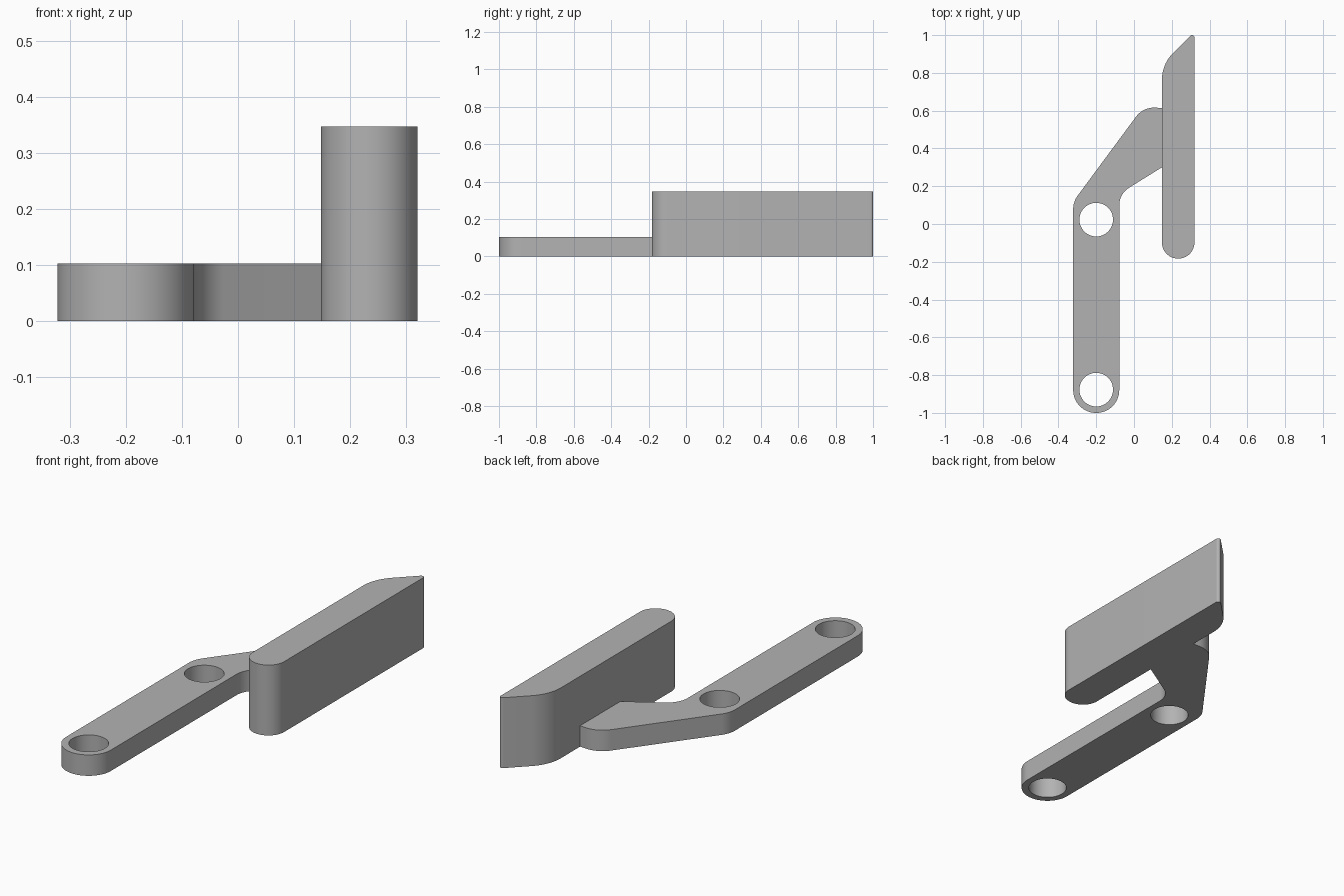
import bpy, bmesh, math
from mathutils import Vector

cube = bpy.data.objects.get("Cube")
if cube:
    bpy.data.objects.remove(cube, do_unlink=True)

grey = bpy.data.materials.new("plain grey")
grey.use_nodes = True
colour = (0.45, 0.45, 0.45, 1)
grey.diffuse_color = colour
grey.node_tree.nodes["Principled BSDF"].inputs["Base Color"].default_value = colour


def rounded_outline(corners, steps=14):
    """Outline points of a polygon whose corners are (x, y, fillet radius)."""
    points = []
    for i, (x, y, radius) in enumerate(corners):
        corner = Vector((x, y))
        if not radius:
            points.append(corner)
            continue
        before = (Vector(corners[i - 1][:2]) - corner).normalized()
        after = (Vector(corners[(i + 1) % len(corners)][:2]) - corner).normalized()
        half = before.angle(after) / 2
        centre = corner + (before + after).normalized() * radius / math.sin(half)
        reach = radius / math.tan(half)
        start = corner + before * reach - centre
        end = corner + after * reach - centre
        a = math.atan2(start.y, start.x)
        turn = math.atan2(start.cross(end), start.dot(end))
        for k in range(steps + 1):
            t = a + turn * k / steps
            points.append(centre + radius * Vector((math.cos(t), math.sin(t))))
    return points


def circle(x, y, radius, sides=48):
    angles = [math.tau * k / sides for k in range(sides)]
    return [Vector((x + radius * math.cos(t), y + radius * math.sin(t))) for t in angles]


def extruded_part(name, loops, height):
    """Fill an outline with optional holes and raise it into a solid."""
    bm = bmesh.new()
    for loop in loops:
        verts = [bm.verts.new((p.x, p.y, 0)) for p in loop]
        for a, b in zip(verts, verts[1:] + verts[:1]):
            bm.edges.new((a, b))
    bmesh.ops.remove_doubles(bm, verts=bm.verts[:], dist=0.0002)
    bmesh.ops.triangle_fill(bm, edges=bm.edges[:], use_beauty=True, normal=(0, 0, 1))
    raised = bmesh.ops.extrude_face_region(bm, geom=bm.faces[:], use_keep_orig=True)
    top = [v for v in raised["geom"] if isinstance(v, bmesh.types.BMVert)]
    bmesh.ops.translate(bm, verts=top, vec=(0, 0, height))
    bmesh.ops.recalc_face_normals(bm, faces=bm.faces[:])
    mesh = bpy.data.meshes.new(name)
    bm.to_mesh(mesh)
    bm.free()
    mesh.materials.append(grey)
    obj = bpy.data.objects.new(name, mesh)
    bpy.context.collection.objects.link(obj)
    bpy.ops.object.select_all(action="DESELECT")
    obj.select_set(True)
    bpy.context.view_layer.objects.active = obj
    bpy.ops.object.shade_smooth_by_angle(angle=math.radians(30))


# Flat bent arm with two pivot holes, ending against the blade
arm = rounded_outline([
    (-0.322, -1, 0.121), (-0.078, -1, 0.121),
    (-0.078, 0.16, 0.11), (0.148, 0.3, 0),
    (0.148, 0.614, 0), (0.049, 0.62, 0.12),
    (-0.322, 0.118, 0.12)])
extruded_part("bent_arm", [arm, circle(-0.2, 0.023, 0.089), circle(-0.2, -0.877, 0.089)], 0.103)

# Tall blade with a rounded front and a slanted back tip
blade = rounded_outline([
    (0.148, -0.183, 0.085), (0.32, -0.183, 0.085),
    (0.32, 1.018, 0.0127), (0.148, 0.847, 0.2)])
extruded_part("tall_blade", [blade], 0.347)
